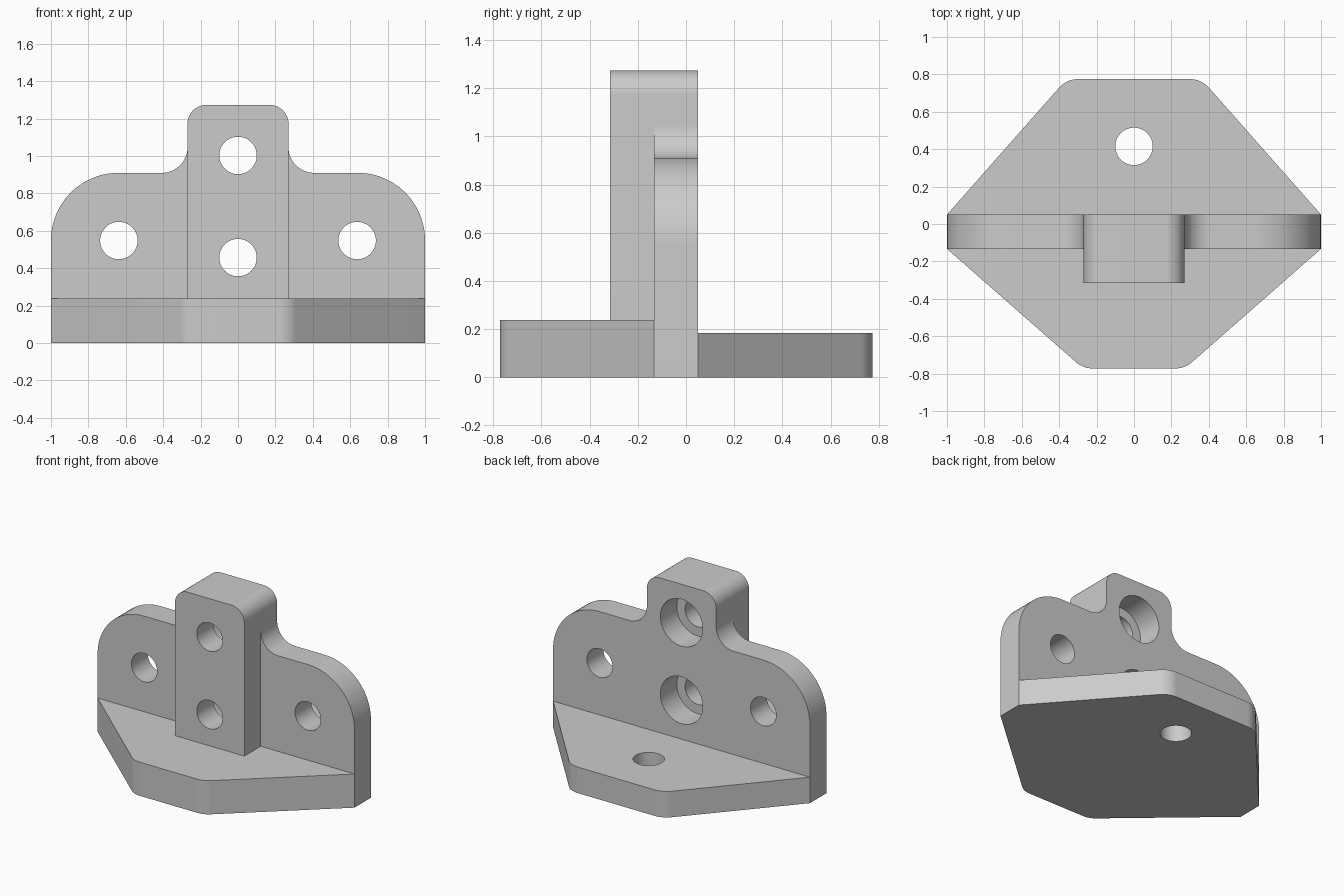
import bpy, bmesh, math
from mathutils import Vector

if "Cube" in bpy.data.objects:
    bpy.data.objects.remove(bpy.data.objects["Cube"], do_unlink=True)

metal = bpy.data.materials.new("plain grey metal")
metal.use_nodes = True
grey = (0.6, 0.6, 0.6, 1)
metal.diffuse_color = grey
metal.node_tree.nodes["Principled BSDF"].inputs["Base Color"].default_value = grey


def rounded(corners, steps=16):
    """Turn (u, v, radius) corners into an outline with arcs."""
    outline = []
    for i, (u, v, r) in enumerate(corners):
        p = Vector((u, v))
        if r == 0:
            outline.append(p)
            continue
        a = (Vector(corners[i - 1][:2]) - p).normalized()
        b = (Vector(corners[(i + 1) % len(corners)][:2]) - p).normalized()
        half = math.acos(a.dot(b)) / 2
        centre = p + (a + b).normalized() * r / math.sin(half)
        start = p + a * r / math.tan(half) - centre
        end = p + b * r / math.tan(half) - centre
        for k in range(steps + 1):
            spoke = start.lerp(end, k / steps).normalized()
            outline.append(centre + spoke * r)
    return outline


def mirrored(half):
    """Complete a right-hand half outline across the centre plane."""
    return half + [(-u, v, r) for u, v, r in reversed(half)]


def prism(name, outline, low, high, upright):
    """Extrude an outline along y (upright) or along z (flat)."""
    def place(p, d):
        return (p[0], d, p[1]) if upright else (p[0], p[1], d)

    bm = bmesh.new()
    rings = [[bm.verts.new(place(p, d)) for p in outline] for d in (low, high)]
    for ring in rings:
        bm.faces.new(ring)
    n = len(outline)
    for i in range(n):
        j = (i + 1) % n
        bm.faces.new((rings[0][i], rings[0][j], rings[1][j], rings[1][i]))
    bmesh.ops.recalc_face_normals(bm, faces=bm.faces)
    mesh = bpy.data.meshes.new(name)
    bm.to_mesh(mesh)
    bm.free()
    mesh.materials.append(metal)
    obj = bpy.data.objects.new(name, mesh)
    bpy.context.collection.objects.link(obj)
    return obj


def finish(obj, holes, upright):
    """Drill round through holes (u, v, radius) and smooth the arcs."""
    bpy.ops.object.select_all(action='DESELECT')
    bpy.context.view_layer.objects.active = obj
    obj.select_set(True)
    for u, v, r in holes:
        circle = [(u + r * math.cos(math.tau * k / 64),
                   v + r * math.sin(math.tau * k / 64)) for k in range(64)]
        cutter = prism("hole_cutter", circle, -2, 2, upright)
        cutter.hide_render = True
        mod = obj.modifiers.new("hole", 'BOOLEAN')
        mod.operation = 'DIFFERENCE'
        mod.solver = 'EXACT'
        mod.object = cutter
        bpy.ops.object.modifier_apply(modifier=mod.name)
        bpy.data.objects.remove(cutter, do_unlink=True)
    bpy.ops.object.shade_smooth_by_angle(angle=math.radians(30))


# Main dimensions
FRONT, BACK = -0.133, 0.05       # faces of the upright plate
BLOCK_W, TOP = 0.27, 1.273       # half width and top of the centre block
BASE_F, BASE_B = 0.237, 0.183    # thickness of the front and back feet
BOLT_Z = (0.457, 1.003)          # heights of the centre bolts

# Upright plate with shoulders; wide counterbores run through to the block
shape = mirrored([(1, 0, 0), (1, 0.91, 0.36), (BLOCK_W, 0.91, 0.137), (BLOCK_W, TOP, 0.1)])
plate = prism("upright_plate", rounded(shape), FRONT, BACK, True)
finish(plate, [(0, z, 0.165) for z in BOLT_Z] + [(s * 0.637, 0.548, 0.1) for s in (-1, 1)], True)

# Raised centre block with narrower bolt holes
shape = mirrored([(BLOCK_W, BASE_F, 0), (BLOCK_W, TOP, 0.1)])
block = prism("centre_block", rounded(shape), -0.315, FRONT, True)
finish(block, [(0, z, 0.1) for z in BOLT_Z], True)

# Tapered feet
shape = mirrored([(1, FRONT, 0), (0.272, -0.772, 0.13)])
finish(prism("front_foot", rounded(shape), 0, BASE_F, False), [], False)

shape = mirrored([(1, BACK, 0), (0.36, 0.775, 0.14)])
finish(prism("back_foot", rounded(shape), 0, BASE_B, False), [(0, 0.415, 0.1)], False)
